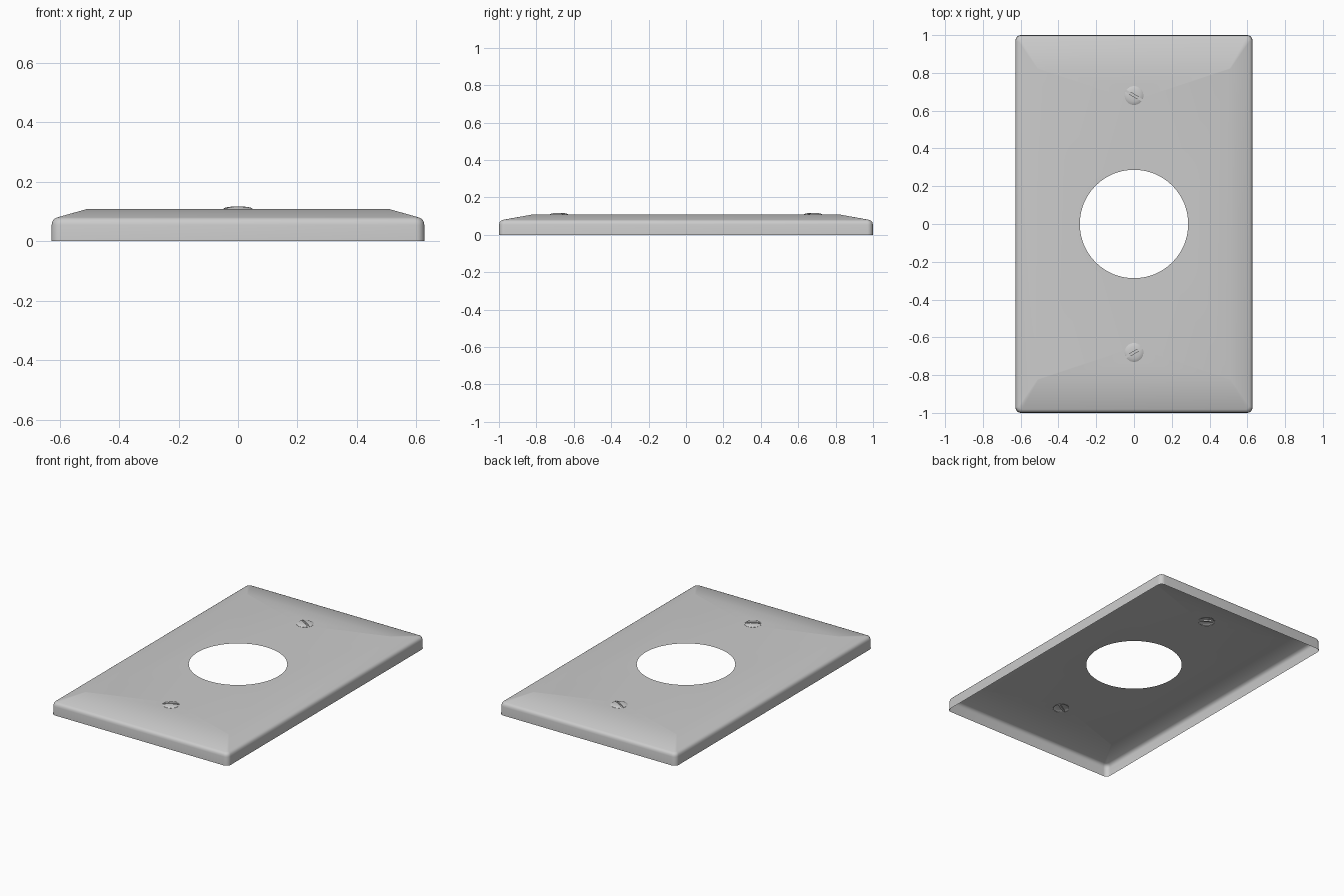
import bpy, bmesh, math
from mathutils import Vector, Matrix

if "Cube" in bpy.data.objects:
    bpy.data.objects.remove(bpy.data.objects["Cube"])

grey = bpy.data.materials.new("light_grey")
grey.diffuse_color = (0.6, 0.6, 0.6, 1)
grey.use_nodes = True
grey.node_tree.nodes["Principled BSDF"].inputs["Base Color"].default_value = grey.diffuse_color


def rounded_rect(bm, hx, hy, r, z, n=6):
    """Ring of vertices around a rounded rectangle."""
    ring = []
    for q, (sx, sy) in enumerate([(1, 1), (-1, 1), (-1, -1), (1, -1)]):
        for i in range(n + 1):
            a = (q + i / n) * math.pi / 2
            ring.append(bm.verts.new((sx * (hx - r) + r * math.cos(a),
                                      sy * (hy - r) + r * math.sin(a), z)))
    return ring


def circle(bm, r, z, n, y=0):
    return [bm.verts.new((r * math.cos(2 * math.pi * i / n),
                          y + r * math.sin(2 * math.pi * i / n), z)) for i in range(n)]


def loop_edges(bm, ring):
    out = []
    for a, b in zip(ring, ring[1:] + ring[:1]):
        out.append(bm.edges.get((a, b)) or bm.edges.new((a, b)))
    return out


def bridge(bm, low, high):
    n = len(low)
    for i in range(n):
        j = (i + 1) % n
        bm.faces.new((low[i], low[j], high[j], high[i]))


def finish(bm, name, angle):
    me = bpy.data.meshes.new(name)
    bm.to_mesh(me)
    bm.free()
    ob = bpy.data.objects.new(name, me)
    bpy.context.collection.objects.link(ob)
    me.materials.append(grey)
    bpy.ops.object.select_all(action='DESELECT')
    ob.select_set(True)
    bpy.context.view_layer.objects.active = ob
    bpy.ops.object.shade_smooth_by_angle(angle=math.radians(angle))
    return ob


# Wall plate: open shell with rounded rim, sloping border and pierced flat top
Z_TOP = 0.108
SCREW_Y = 0.68
bm = bmesh.new()
rings = [rounded_rect(bm, *p) for p in [
    (0.628, 1.000, 0.030, 0.000),
    (0.627, 0.999, 0.030, 0.055),
    (0.625, 0.997, 0.029, 0.066),
    (0.619, 0.991, 0.025, 0.075),
    (0.609, 0.981, 0.018, 0.080),
    (0.510, 0.825, 0.004, Z_TOP)]]
for low, high in zip(rings, rings[1:]):
    bridge(bm, low, high)
edges = loop_edges(bm, rings[-1])
edges += loop_edges(bm, circle(bm, 0.287, Z_TOP, 64))
for s in (-1, 1):
    edges += loop_edges(bm, circle(bm, 0.045, Z_TOP, 24, s * SCREW_Y))
bmesh.ops.triangle_fill(bm, use_beauty=True, use_dissolve=False,
                        edges=edges, normal=(0, 0, 1))
for f in bm.faces:
    f.normal_update()
    if f.normal.z < -0.5:
        f.normal_flip()
finish(bm, "wall_plate", 40)

# Slotted screws: shallow domes with a groove across
SLOT = 0.006
for s, name in ((1, "upper_screw"), (-1, "lower_screw")):
    bm = bmesh.new()
    profile = [(0.050, 0.106), (0.050, 0.109), (0.044, 0.1125),
               (0.032, 0.1155), (0.016, 0.117)]
    rings = [circle(bm, r, z, 32) for r, z in profile]
    for low, high in zip(rings, rings[1:]):
        bridge(bm, low, high)
    bm.faces.new(rings[-1])
    for side in (-1, 1):
        bmesh.ops.bisect_plane(bm, geom=bm.verts[:] + bm.edges[:] + bm.faces[:],
                               plane_co=(0, side * SLOT, 0), plane_no=(0, 1, 0))
    groove = [f for f in bm.faces if abs(f.calc_center_median().y) < SLOT
              and f.calc_center_median().z > 0.109]
    res = bmesh.ops.extrude_face_region(bm, geom=groove)
    for v in [g for g in res["geom"] if isinstance(g, bmesh.types.BMVert)]:
        v.co.z = 0.108
    bmesh.ops.delete(bm, geom=[f for f in groove if f.is_valid], context='FACES')
    bmesh.ops.transform(bm, verts=bm.verts[:], matrix=Matrix.Translation(
        Vector((0, s * SCREW_Y, 0))) @ Matrix.Rotation(math.radians(-30 * s), 4, 'Z'))
    finish(bm, name, 35)
